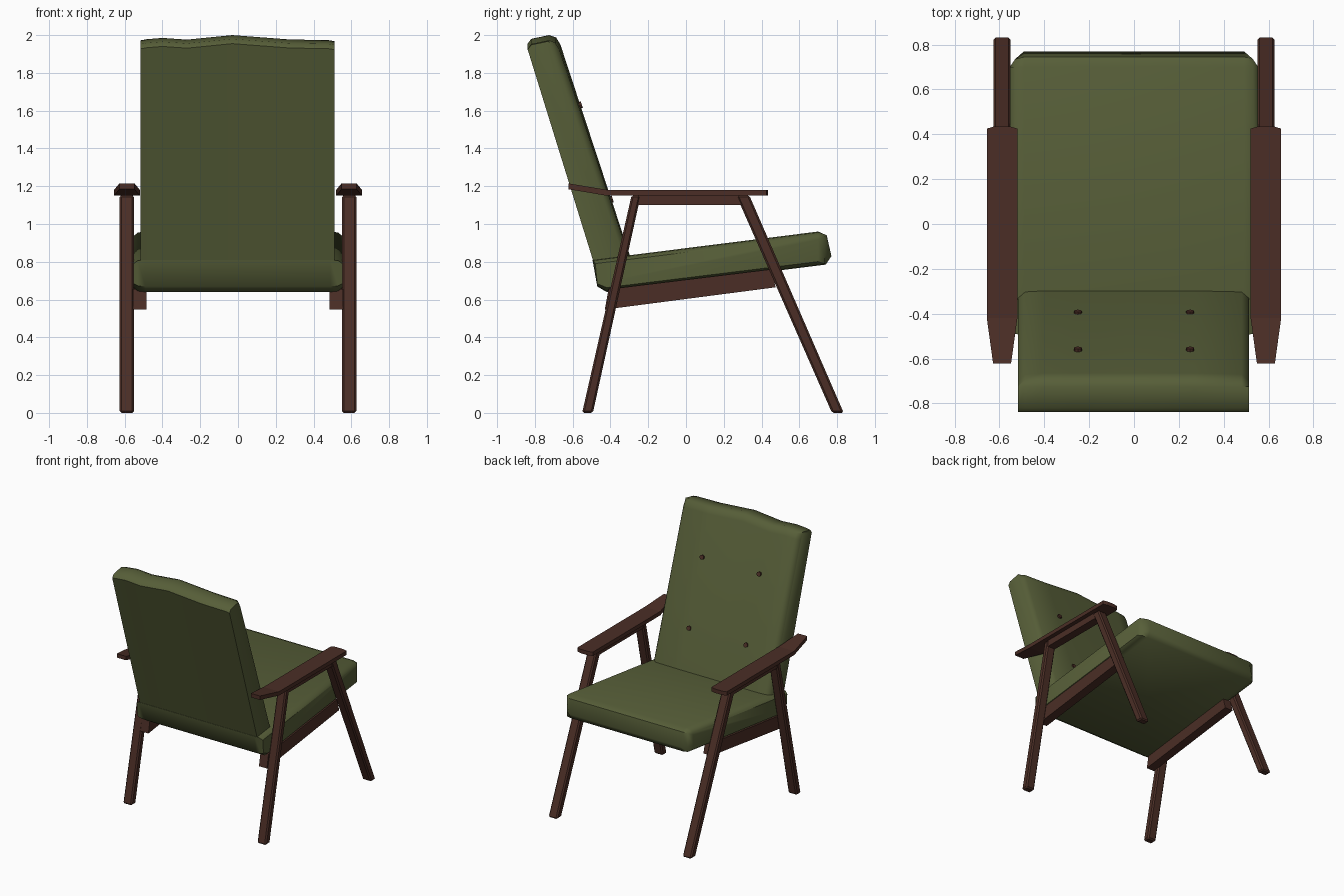
import bpy, bmesh, math

if "Cube" in bpy.data.objects:
    bpy.data.objects.remove(bpy.data.objects["Cube"])


def material(name, rgb):
    m = bpy.data.materials.new(name)
    m.diffuse_color = (*rgb, 1)
    m.use_nodes = True
    m.node_tree.nodes["Principled BSDF"].inputs["Base Color"].default_value = m.diffuse_color
    return m


green = material("olive fabric", (0.095, 0.113, 0.040))
brown = material("dark wood", (0.070, 0.027, 0.019))


def loft(name, sections, mat, bevel=0, smooth=False):
    """Skin a row of equal-length point rings and cap both ends."""
    bm = bmesh.new()
    rings = [[bm.verts.new(p) for p in s] for s in sections]
    n = len(rings[0])
    for a, b in zip(rings, rings[1:]):
        for i in range(n):
            j = (i + 1) % n
            bm.faces.new((a[i], a[j], b[j], b[i]))
    bm.faces.new(rings[0])
    bm.faces.new(rings[-1])
    bmesh.ops.recalc_face_normals(bm, faces=bm.faces)
    me = bpy.data.meshes.new(name)
    bm.to_mesh(me)
    bm.free()
    me.materials.append(mat)
    ob = bpy.data.objects.new(name, me)
    bpy.context.collection.objects.link(ob)
    if bevel:
        mod = ob.modifiers.new("bevel", 'BEVEL')
        mod.width, mod.segments = bevel, 1
    if smooth:
        bpy.ops.object.select_all(action='DESELECT')
        ob.select_set(True)
        bpy.context.view_layer.objects.active = ob
        bpy.ops.object.shade_smooth_by_angle(angle=math.radians(50))
    return ob


def slab(name, profile, x0, x1, bevel=0):
    """Side profile (y, z) extruded between two x positions."""
    return loft(name, [[(x, y, z) for y, z in profile] for x in (x0, x1)], brown, bevel)


# Seat cushion: side profile lofted across x, drawn in at both sides
seat = [(-0.495, 0.81), (-0.47, 0.67), (-0.42, 0.64), (0.74, 0.785),
        (0.77, 0.83), (0.745, 0.94), (0.70, 0.96)]


def seat_ring(x, front, rear, thick):
    ring = []
    for y, z in seat:
        axis = 0.73 + 0.115 * (y + 0.45)
        yy = min(max(y, rear), front)
        ring.append((x, yy, 0.73 + 0.115 * (yy + 0.45) + (z - axis) * thick))
    return ring


half = [(0.49, 0.77, -0.495, 1), (0.53, 0.735, -0.49, 0.95), (0.553, 0.70, -0.48, 0.75)]
loft("seat", [seat_ring(-h[0], *h[1:]) for h in reversed(half)]
     + [seat_ring(*h) for h in half], green, smooth=True)

# Back cushion: leaning slab with a gently wavy top edge
rings = []
for x, top, inset in [(-0.517, 1.972, 0.035), (-0.485, 1.978, 0.005), (-0.4, 1.985, 0),
                      (-0.27, 1.976, 0), (-0.03, 2.0, 0), (0.27, 1.977, 0),
                      (0.48, 1.973, 0.005), (0.512, 1.968, 0.035)]:
    rings.append([(x, -0.490, 0.80), (x, -0.838, top - 0.045), (x, -0.820, top - 0.02),
                  (x, -0.725, top), (x, -0.688 - inset, top - 0.012),
                  (x, -0.665 - inset, top - 0.05), (x, -0.293 - inset, 0.82)])
loft("back_cushion", rings, green, smooth=True)

# Buttons on the face of the back cushion
for x in (-0.25, 0.25):
    for z in (1.13, 1.63):
        bpy.ops.mesh.primitive_cylinder_add(
            vertices=8, radius=0.018, depth=0.016,
            location=(x, -0.293 - (z - 0.82) * 0.3292, z),
            rotation=(math.radians(-71.8), 0, 0))
        bpy.context.object.name = "button"
        bpy.context.object.data.materials.append(brown)

# Wooden frame on each side
for s, side in ((-1, "left"), (1, "right")):
    slab(side + "_front_leg", [(0.773, 0), (0.835, 0), (0.335, 1.152), (0.266, 1.152)],
         s * 0.55, s * 0.627, 0.01)
    slab(side + "_rear_leg", [(-0.55, 0), (-0.493, 0), (-0.24, 1.152), (-0.288, 1.152)],
         s * 0.55, s * 0.627, 0.01)
    slab(side + "_arm_support", [(-0.26, 1.10), (0.295, 1.10), (0.28, 1.152), (-0.25, 1.152)],
         s * 0.555, s * 0.622)
    slab(side + "_seat_rail", [(-0.43, 0.547), (0.475, 0.665), (0.45, 0.76), (-0.41, 0.655)],
         s * 0.485, s * 0.555)
    # Armrest: flat board whose rear end narrows and rises
    arm = []
    for y, z, w in [(-0.622, 1.184, 0.040), (-0.42, 1.15, 0.068),
                    (0.425, 1.15, 0.068), (0.435, 1.15, 0.035)]:
        c = s * 0.588
        arm.append([(c - w, y, z), (c + w, y, z), (c + w, y, z + 0.031), (c - w, y, z + 0.031)])
    loft(side + "_armrest", arm, brown)
